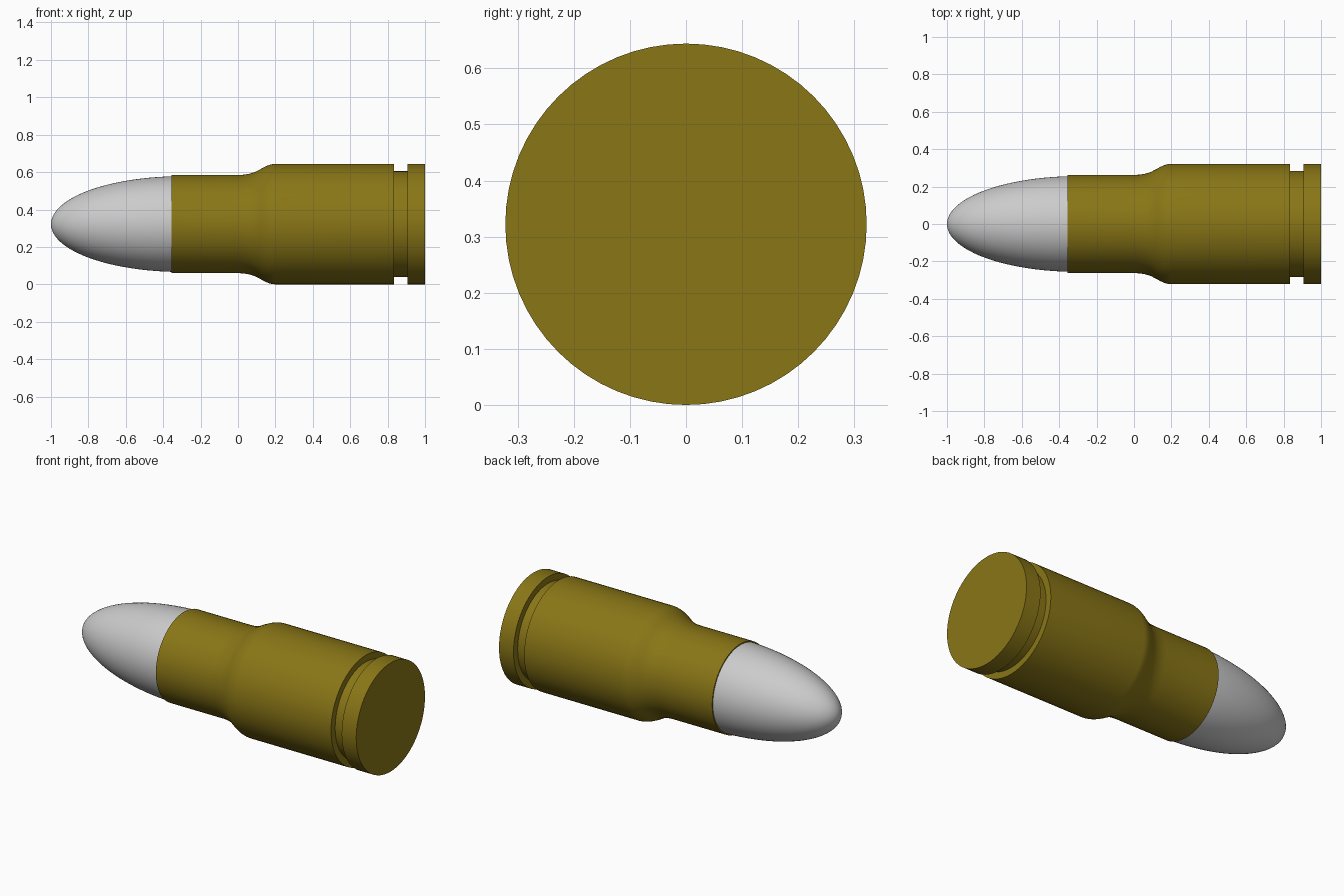
import bpy, bmesh, math

if "Cube" in bpy.data.objects:
    bpy.data.objects.remove(bpy.data.objects["Cube"])

RADIUS = 0.322      # widest part of the case; also the axis height
SEGMENTS = 64


def lathe(name, profile, material=None):
    """Spin a profile of (x, radius) points around the long axis."""
    bm = bmesh.new()
    verts = [bm.verts.new((x, 0, r)) for x, r in profile]
    edges = [bm.edges.new(pair) for pair in zip(verts, verts[1:])]
    bmesh.ops.spin(bm, geom=verts + edges, cent=(0, 0, 0), axis=(1, 0, 0),
                   angle=2 * math.pi, steps=SEGMENTS)
    bmesh.ops.remove_doubles(bm, verts=bm.verts, dist=1e-5)
    bmesh.ops.recalc_face_normals(bm, faces=bm.faces)
    mesh = bpy.data.meshes.new(name)
    bm.to_mesh(mesh)
    bm.free()
    obj = bpy.data.objects.new(name, mesh)
    bpy.context.collection.objects.link(obj)
    obj.location.z = RADIUS
    if material:
        mesh.materials.append(material)
    bpy.ops.object.select_all(action='DESELECT')
    obj.select_set(True)
    bpy.context.view_layer.objects.active = obj
    bpy.ops.object.shade_smooth_by_angle(angle=math.radians(35))
    return obj


brass = bpy.data.materials.new("brass")
brass.diffuse_color = (0.25, 0.18, 0.008, 1)
brass.use_nodes = True
brass.node_tree.nodes["Principled BSDF"].inputs["Base Color"].default_value = brass.diffuse_color

# Rounded tip: elliptical nose with its base seated just inside the case mouth
nose = []
for i in range(25):
    a = math.pi / 2 * i / 24
    nose.append((-0.30 - 0.70 * math.cos(a), 0.256 * math.sin(a)))
lathe("tip", nose + [(-0.30, 0)])

# Case: straight neck, S-curved shoulder, body, extractor groove and rim
case = [(-0.355, 0), (-0.355, 0.262), (0.0, 0.262),
        (0.03, 0.264), (0.06, 0.269), (0.09, 0.278), (0.115, 0.291),
        (0.14, 0.305), (0.165, 0.316), (0.185, 0.321), (0.20, RADIUS),
        (0.835, RADIUS), (0.835, 0.283), (0.905, 0.283),
        (0.905, RADIUS), (1.0, RADIUS), (1.0, 0)]
lathe("case", case, brass)
